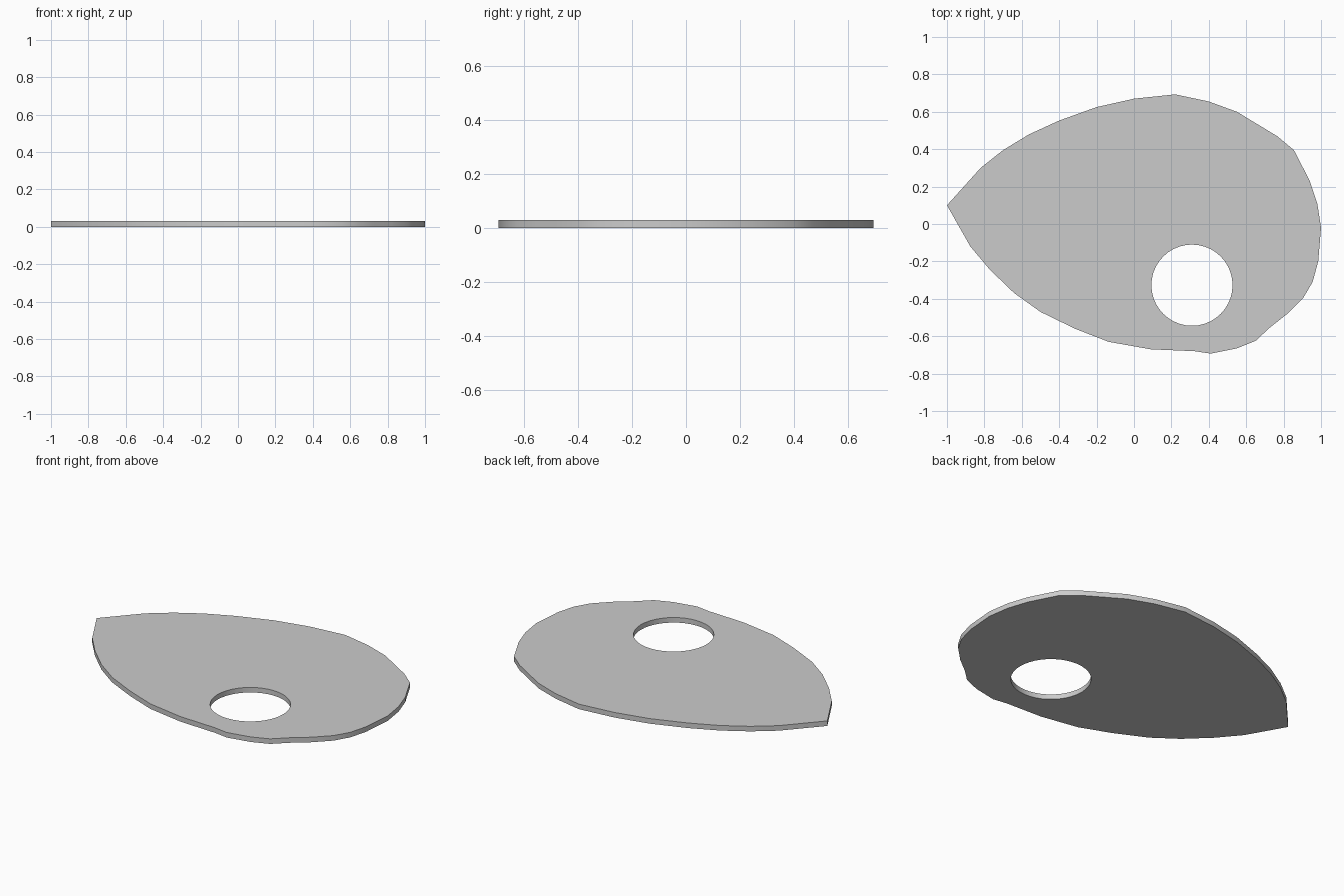
import bpy, bmesh, math

if "Cube" in bpy.data.objects:
    bpy.data.objects.remove(bpy.data.objects["Cube"])

THICKNESS = 0.03

# Plate outline, clockwise from the pointed left tip
outline = [
    (-1, .10), (-.82, .30), (-.70, .395), (-.56, .48), (-.40, .553), (-.20, .625),
    (0, .67), (.22, .693), (.40, .655), (.55, .60), (.765, .47), (.855, .395),
    (.94, .23), (.98, .11), (1, -.02), (.985, -.2), (.955, -.31), (.905, -.395),
    (.82, -.48), (.725, -.555), (.65, -.625), (.55, -.665), (.41, -.693),
    (.325, -.68), (.09, -.67), (-.135, -.63), (-.315, -.56), (-.5, -.47),
    (-.64, -.37), (-.77, -.245), (-.875, -.12)]

# Round thumb hole
HOLE_X, HOLE_Y, HOLE_R, HOLE_SIDES = 0.31, -0.327, 0.217, 40
hole = [(HOLE_X + HOLE_R * math.cos(i * math.tau / HOLE_SIDES),
         HOLE_Y + HOLE_R * math.sin(i * math.tau / HOLE_SIDES))
        for i in range(HOLE_SIDES)]


def add_loop(bm, points):
    verts = [bm.verts.new((x, y, 0)) for x, y in points]
    return [bm.edges.new((verts[i - 1], verts[i])) for i in range(len(verts))]


# Fill between outline and hole, then extrude to thickness
bm = bmesh.new()
edges = add_loop(bm, outline) + add_loop(bm, hole)
bmesh.ops.triangle_fill(bm, edges=edges, use_beauty=True, normal=(0, 0, 1))
top = bmesh.ops.extrude_face_region(bm, geom=bm.faces[:], use_keep_orig=True)
for v in top["geom"]:
    if isinstance(v, bmesh.types.BMVert):
        v.co.z = THICKNESS
bmesh.ops.recalc_face_normals(bm, faces=bm.faces[:])

mesh = bpy.data.meshes.new("palette_board")
bm.to_mesh(mesh)
bm.free()
board = bpy.data.objects.new("palette_board", mesh)
bpy.context.collection.objects.link(board)

# Smooth rim, crisp top and bottom edges
bpy.context.view_layer.objects.active = board
board.select_set(True)
bpy.ops.object.shade_smooth_by_angle(angle=math.radians(35))
